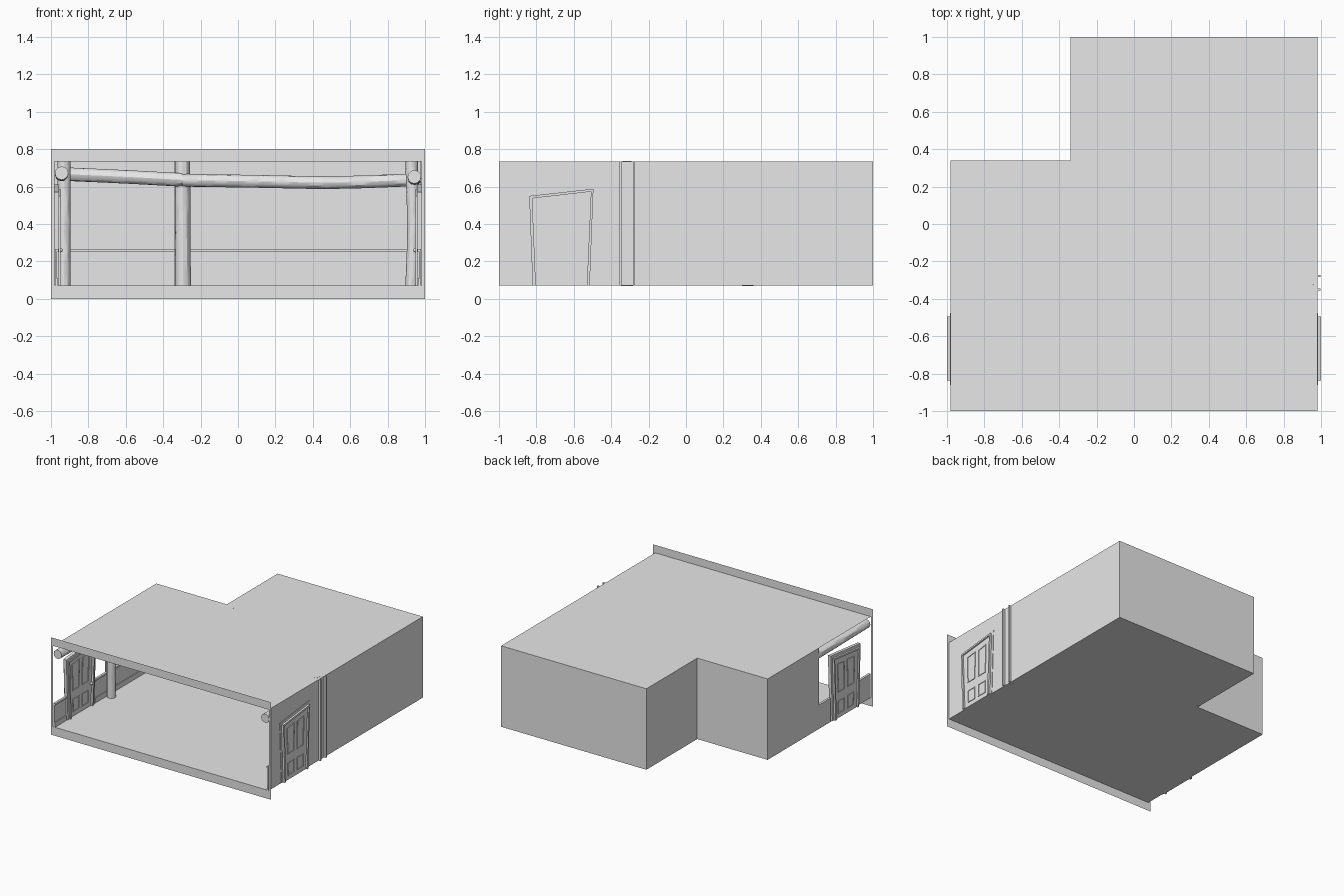
import bpy, bmesh
from mathutils import Vector

if "Cube" in bpy.data.objects:
    bpy.data.objects.remove(bpy.data.objects["Cube"])

grey = bpy.data.materials.new("plain_grey")
grey.use_nodes = True
grey.diffuse_color = (0.8, 0.8, 0.8, 1)
grey.node_tree.nodes["Principled BSDF"].inputs["Base Color"].default_value = (0.8, 0.8, 0.8, 1)

FLOOR, CEIL, SIDE = 0.07, 0.735, 0.98


def add_object(name, mesh):
    obj = bpy.data.objects.new(name, mesh)
    bpy.context.collection.objects.link(obj)
    mesh.materials.clear()
    mesh.materials.append(grey)
    return obj


def finish(name, bm, fix_normals=True):
    if fix_normals:
        bmesh.ops.recalc_face_normals(bm, faces=bm.faces)
    mesh = bpy.data.meshes.new(name)
    bm.to_mesh(mesh)
    bm.free()
    return add_object(name, mesh)


def prism(bm, base, offset):
    """Extrude a flat outline along an offset."""
    face = bm.faces.new([bm.verts.new(p) for p in base])
    out = bmesh.ops.extrude_face_region(bm, geom=[face], use_keep_orig=True)
    moved = [v for v in out["geom"] if isinstance(v, bmesh.types.BMVert)]
    bmesh.ops.translate(bm, verts=moved, vec=offset)


def tube(name, points, radius):
    """Smooth round pole through a few points."""
    curve = bpy.data.curves.new(name + "_path", "CURVE")
    curve.dimensions = "3D"
    curve.bevel_depth = radius
    curve.bevel_resolution = 4
    curve.use_fill_caps = True
    spline = curve.splines.new("BEZIER")
    spline.bezier_points.add(len(points) - 1)
    for bp, p in zip(spline.bezier_points, points):
        bp.co = p
        bp.handle_left_type = bp.handle_right_type = "AUTO"
    temp = bpy.data.objects.new(name + "_path", curve)
    bpy.context.collection.objects.link(temp)
    bpy.context.view_layer.update()
    graph = bpy.context.evaluated_depsgraph_get()
    mesh = bpy.data.meshes.new_from_object(temp.evaluated_get(graph))
    bpy.data.objects.remove(temp)
    obj = add_object(name, mesh)
    bpy.ops.object.select_all(action="DESELECT")
    obj.select_set(True)
    bpy.context.view_layer.objects.active = obj
    bpy.ops.object.shade_smooth_by_angle()


# L-shaped room: floor, ceiling and thin walls, open at the front and front right side
outline = [(-SIDE, -1), (SIDE, -1), (SIDE, 1), (-0.34, 1),
           (-0.34, 0.34), (-SIDE, 0.34), (-SIDE, -0.33)]
bm = bmesh.new()
low = [bm.verts.new((x, y, FLOOR)) for x, y in outline]
high = [bm.verts.new((x, y, CEIL)) for x, y in outline]
bm.faces.new(low[::-1])
bm.faces.new(high)
for i in range(1, 6):
    bm.faces.new((low[i], low[i + 1], high[i + 1], high[i]))
finish("room_shell", bm, False)

# Flat border around the open front
bm = bmesh.new()
for x0, x1, z0, z1 in [(-1, 1, 0, FLOOR), (-1, 1, CEIL, 0.8),
                       (-1, -SIDE, FLOOR, CEIL), (SIDE, 1, FLOOR, CEIL)]:
    bm.faces.new([bm.verts.new((x, -1, z))
                  for x, z in [(x0, z0), (x1, z0), (x1, z1), (x0, z1)]])
finish("front_border", bm, False)

# Wainscot: baseboard, panel and cap rail along every wall, interrupted by the doors
runs = [((SIDE, -1), (SIDE, -0.85)), ((SIDE, -0.48), (SIDE, 1)),
        ((SIDE, 1), (-0.34, 1)), ((-0.34, 1), (-0.34, 0.34)),
        ((-0.34, 0.34), (-SIDE, 0.34)), ((-SIDE, 0.34), (-SIDE, -0.48)),
        ((-SIDE, -0.85), (-SIDE, -1))]
for name, z0, z1, depth in [("baseboard", FLOOR, 0.11, 0.018),
                            ("wainscot_panel", 0.11, 0.25, 0.01),
                            ("cap_rail", 0.25, 0.265, 0.02)]:
    bm = bmesh.new()
    for a, b in runs:
        a, b = Vector((*a, z0)), Vector((*b, z0))
        along = (b - a).normalized()
        inward = Vector((-along.y, along.x, 0))
        gap, thick = inward * 0.001, inward * depth
        prism(bm, [a + gap, b + gap, b + thick, a + thick], (0, 0, z1 - z0))
    finish(name, bm)

# Crooked panelled doors, one on each side; outlines are (y, z)
casing = [(-0.84, FLOOR), (-0.86, 0.57), (-0.475, 0.612), (-0.495, FLOOR),
          (-0.515, FLOOR), (-0.495, 0.587), (-0.84, 0.55), (-0.82, FLOOR)]
jamb = [(-0.82, FLOOR), (-0.838, 0.55), (-0.495, 0.588), (-0.515, FLOOR),
        (-0.53, FLOOR), (-0.508, 0.573), (-0.822, 0.537), (-0.803, FLOOR)]
slab = [(-0.803, FLOOR), (-0.822, 0.537), (-0.508, 0.573), (-0.53, FLOOR)]
panels = [[(-0.77, 0.28), (-0.775, 0.5), (-0.68, 0.512), (-0.685, 0.28)],
          [(-0.645, 0.28), (-0.642, 0.508), (-0.555, 0.52), (-0.562, 0.28)],
          [(-0.765, 0.105), (-0.767, 0.21), (-0.685, 0.21), (-0.685, 0.105)],
          [(-0.645, 0.105), (-0.645, 0.21), (-0.56, 0.21), (-0.56, 0.105)]]


def shrink(shape, amount):
    cy = sum(p[0] for p in shape) / len(shape)
    cz = sum(p[1] for p in shape) / len(shape)
    return [(y + (amount if y < cy else -amount), z + (amount if z < cz else -amount))
            for y, z in shape]


for side, label in [(1, "left"), (-1, "right")]:
    for name, shapes, x0, x1 in [("casing", [casing], 0.958, 0.984),
                                 ("jamb", [jamb], 0.95, 1.0),
                                 ("slab", [slab], 0.966, 0.988)]:
        bm = bmesh.new()
        for shape in shapes:
            prism(bm, [(side * x0, y, z) for y, z in shape], (side * (x1 - x0), 0, 0))
        finish(f"{label}_door_{name}", bm)
    # Panel mouldings on both faces of the slab
    bm = bmesh.new()
    for shape in panels:
        inner = shrink(shape, 0.006)
        for i in range(4):
            j = (i + 1) % 4
            strip = [shape[i], shape[j], inner[j], inner[i]]
            prism(bm, [(side * 0.961, y, z) for y, z in strip], (side * 0.032, 0, 0))
    finish(f"{label}_door_mouldings", bm)
    # Inside knob
    bm = bmesh.new()
    bmesh.ops.create_uvsphere(bm, u_segments=12, v_segments=8, radius=0.012)
    bmesh.ops.translate(bm, verts=bm.verts, vec=(side * 0.95, -0.545, 0.26))
    for f in bm.faces:
        f.smooth = True
    finish(f"{label}_door_knob", bm)

# Round posts, slightly crooked
tube("right_post", [(-0.93, -0.315, FLOOR), (-0.93, -0.315, CEIL)], 0.035)
tube("middle_post", [(-0.293, 0.33, FLOOR), (-0.297, 0.33, CEIL)], 0.041)
tube("left_post", [(0.928, -0.315, FLOOR), (0.937, -0.315, 0.35),
                   (0.928, -0.315, CEIL)], 0.033)

# Sagging round beams under the ceiling
tube("notch_beam", [(-0.95, 0.3, 0.668), (-0.6, 0.3, 0.652), (-0.3, 0.3, 0.636)], 0.036)
tube("cross_beam", [(-0.3, 0.3, 0.634), (0.1, 0.3, 0.628), (0.5, 0.3, 0.622),
                    (0.95, 0.3, 0.636)], 0.034)
tube("right_side_beam", [(-0.943, -0.995, 0.672), (-0.943, -0.4, 0.665),
                         (-0.943, 0.3, 0.668)], 0.036)
tube("left_side_beam", [(0.943, -0.995, 0.652), (0.943, -0.4, 0.645),
                        (0.943, 0.3, 0.64)], 0.036)

# Narrow upright battens outside the left wall, behind the post
bm = bmesh.new()
for y in (-0.356, -0.284):
    prism(bm, [(0.975, y, FLOOR), (0.998, y, FLOOR),
               (0.998, y + 0.012, FLOOR), (0.975, y + 0.012, FLOOR)], (0, 0, CEIL - FLOOR))
finish("outer_battens", bm)
